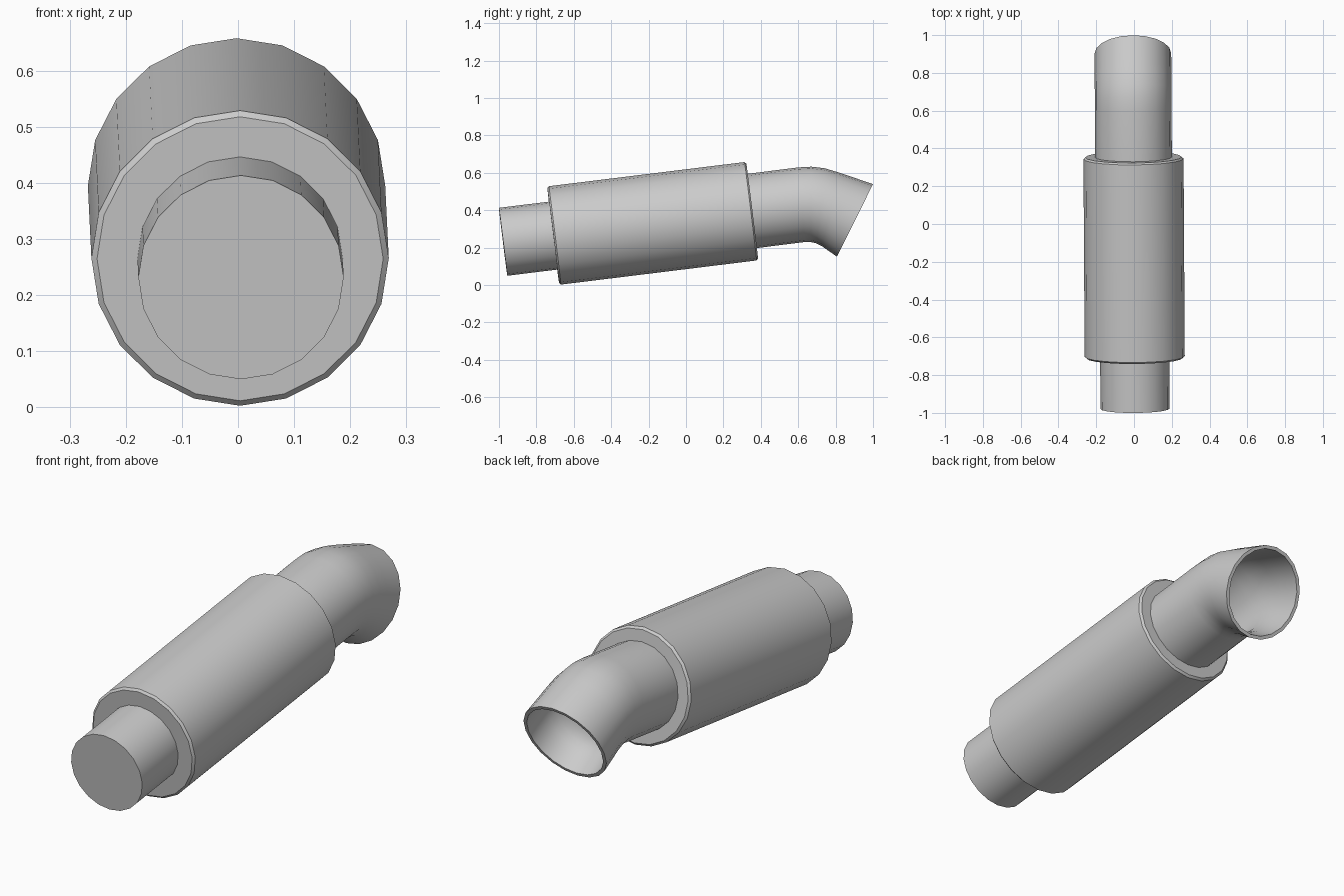
import bpy, bmesh, math
from mathutils import Vector

if "Cube" in bpy.data.objects:
    bpy.data.objects.remove(bpy.data.objects["Cube"])

SIDES = 20
YAW = -0.006  # slight sideways drift of the whole pipe line


def ring(centre, up, half_width):
    """Points of an elliptical ring spanned by x and an up vector."""
    pts = []
    for i in range(SIDES):
        a = 2 * math.pi * i / SIDES
        p = centre + up * math.cos(a) + Vector((half_width * math.sin(a), 0, 0))
        p.y -= YAW * half_width * math.sin(a)
        p.x += YAW * centre.y - 0.0005
        pts.append(p)
    return pts


def loft(name, rings, caps=True, closed=False):
    bm = bmesh.new()
    loops = [[bm.verts.new(p) for p in r] for r in rings]
    pairs = list(zip(loops, loops[1:]))
    if closed:
        pairs.append((loops[-1], loops[0]))
    for a, b in pairs:
        for i in range(SIDES):
            j = (i + 1) % SIDES
            bm.faces.new((a[i], a[j], b[j], b[i]))
    if caps:
        bm.faces.new(loops[0])
        bm.faces.new(loops[-1])
    bmesh.ops.recalc_face_normals(bm, faces=bm.faces)
    me = bpy.data.meshes.new(name)
    bm.to_mesh(me)
    bm.free()
    ob = bpy.data.objects.new(name, me)
    bpy.context.collection.objects.link(ob)
    bpy.ops.object.select_all(action='DESELECT')
    ob.select_set(True)
    bpy.context.view_layer.objects.active = ob
    bpy.ops.object.shade_smooth_by_angle(angle=math.radians(30))
    return ob


# Tilted axis shared by the canister and the inlet
TILT = math.radians(7.03)
AXIS = Vector((0, math.cos(TILT), math.sin(TILT)))
UP = Vector((0, -math.sin(TILT), math.cos(TILT)))
START = Vector((0, -0.71, 0.2645))


def turned(name, profile):
    return loft(name, [ring(START + AXIS * t, UP * r, r) for t, r in profile])


# Canister with small bevelled rims
turned("muffler_body", [(0, 0.255), (0.009, 0.265), (1.063, 0.265), (1.072, 0.255)])

# Closed inlet pipe
turned("inlet_pipe", [(-0.27, 0.183), (0.02, 0.183)])

# Bent outlet: (top y, top z, bottom y, bottom z) of each section
SECTIONS = [
    (0.315, 0.593, 0.364, 0.196),
    (0.598, 0.629, 0.634, 0.230),
    (0.670, 0.633, 0.667, 0.230),
    (0.740, 0.625, 0.697, 0.223),
    (0.810, 0.604, 0.727, 0.208),
    (0.870, 0.584, 0.755, 0.188),
    (0.999, 0.540, 0.807, 0.152),
]


def outlet_ring(s, wall):
    top, bottom = Vector((0, s[0], s[1])), Vector((0, s[2], s[3]))
    half = (top - bottom) / 2
    k = 1 - wall / half.length
    return ring((top + bottom) / 2, half * k, 0.203 - wall)


outer = [outlet_ring(s, 0) for s in SECTIONS]
inner = [outlet_ring(s, 0.016) for s in reversed(SECTIONS)]
loft("outlet_pipe", outer + inner, caps=False, closed=True)
